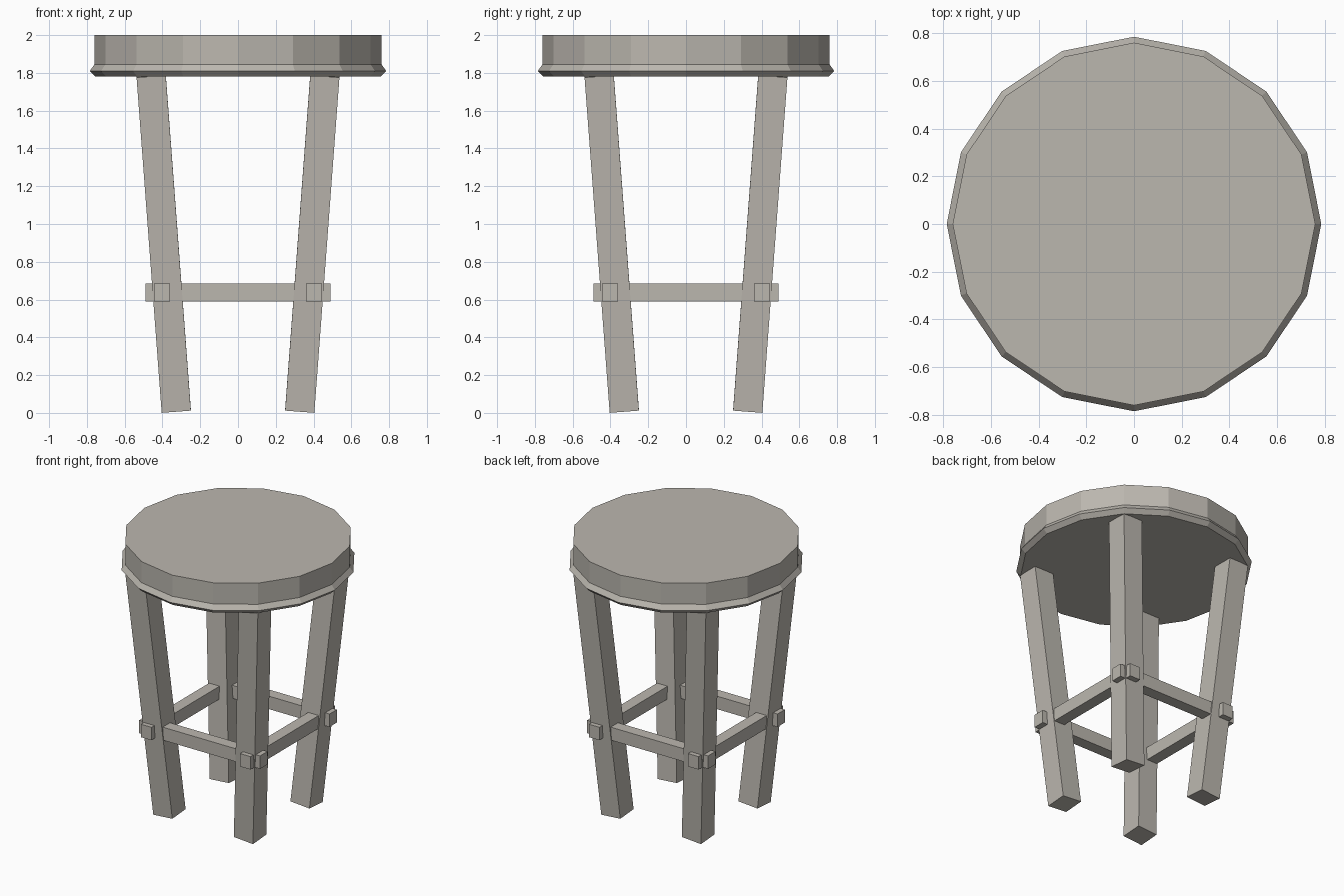
import bpy, bmesh, math
from mathutils import Matrix, Vector

cube = bpy.data.objects.get("Cube")
if cube:
    bpy.data.objects.remove(cube, do_unlink=True)

# Single warm grey material
wood = bpy.data.materials.new("warm_grey_wood")
wood.use_nodes = True
colour = (0.50, 0.475, 0.43, 1)
wood.diffuse_color = colour
wood.node_tree.nodes["Principled BSDF"].inputs["Base Color"].default_value = colour


def finish(name, bm):
    bmesh.ops.recalc_face_normals(bm, faces=bm.faces)
    mesh = bpy.data.meshes.new(name)
    bm.to_mesh(mesh)
    bm.free()
    mesh.materials.append(wood)
    obj = bpy.data.objects.new(name, mesh)
    bpy.context.collection.objects.link(obj)
    return obj


def box(name, size, matrix):
    bm = bmesh.new()
    bmesh.ops.create_cube(bm, size=1, matrix=matrix @ Matrix.Diagonal((*size, 1)))
    return finish(name, bm)


def lathe(name, profile, sides):
    bm = bmesh.new()
    rings = [[bm.verts.new((r * math.cos(math.tau * i / sides),
                            r * math.sin(math.tau * i / sides), z))
              for i in range(sides)] for r, z in profile]
    for low, high in zip(rings, rings[1:]):
        for i in range(sides):
            j = (i + 1) % sides
            bm.faces.new((low[i], low[j], high[j], high[i]))
    bm.faces.new(rings[0])
    bm.faces.new(rings[-1])
    return finish(name, bm)


# Sixteen-sided seat with a flared lower rim
lathe("seat", [(0.755, 1.78), (0.785, 1.81), (0.76, 1.845), (0.76, 2.0)], 16)

# Four square legs splaying outward towards the seat
foot, top = Vector((0.327, 0.327, 0.012)), Vector((0.46, 0.46, 1.787))
for end, sy in (("front", -1), ("back", 1)):
    for side, sx in (("left", 1), ("right", -1)):
        sign = Vector((sx, sy, 1))
        a, b = foot * sign, top * sign
        axis = (b - a).normalized()
        turn = Vector((0, 0, 1)).rotation_difference(axis).to_matrix().to_4x4()
        box(f"{end}_{side}_leg", (0.155, 0.155, (b - a).length),
            Matrix.Translation((a + b) / 2) @ turn)

# Four rungs whose ends poke through the legs
for name, angle in (("back", 0), ("right", 90), ("front", 180), ("left", 270)):
    spin = Matrix.Rotation(math.radians(angle), 4, "Z")
    box(f"{name}_rung", (0.98, 0.085, 0.095),
        spin @ Matrix.Translation((0, 0.402, 0.638)))
